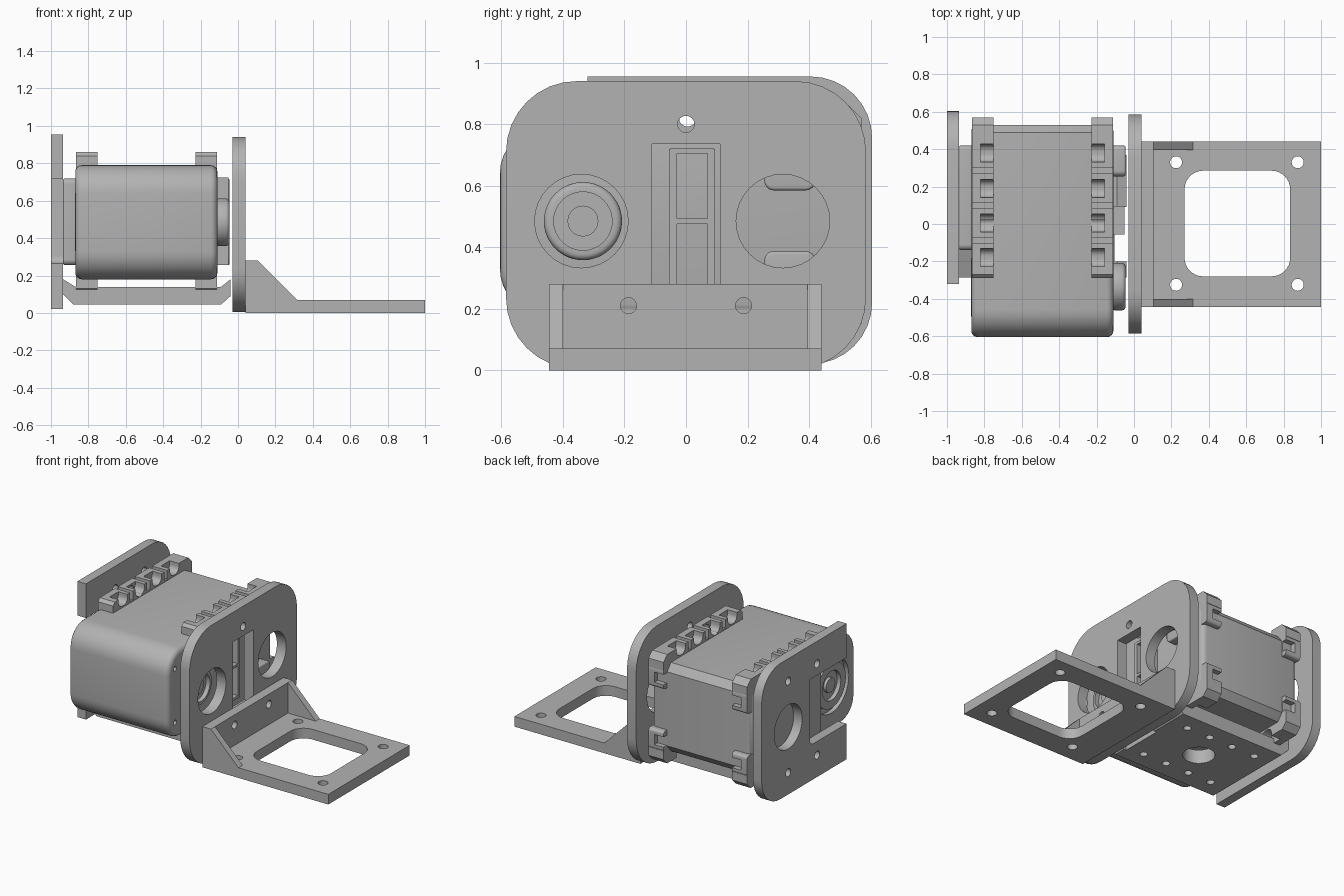
import bpy, bmesh, math

cube = bpy.data.objects.get("Cube")
if cube:
    bpy.data.objects.remove(cube, do_unlink=True)

grey = bpy.data.materials.new("plain_grey")
grey.use_nodes = True
colour = (0.45, 0.45, 0.45, 1)
grey.diffuse_color = colour
grey.node_tree.nodes["Principled BSDF"].inputs["Base Color"].default_value = colour

MID = 0.485  # height of the motor axis


def rounded(u0, u1, v0, v1, radii=0.0, steps=8):
    """Rounded rectangle; radii run lower left, lower right, upper right, upper left."""
    if not isinstance(radii, (list, tuple)):
        radii = [radii] * 4
    pts = []
    corners = [(u0, v0, 1, 1), (u1, v0, -1, 1), (u1, v1, -1, -1), (u0, v1, 1, -1)]
    for i, ((u, v, su, sv), r) in enumerate(zip(corners, radii)):
        if r == 0:
            pts.append((u, v))
            continue
        for k in range(steps + 1):
            a = math.pi + math.pi / 2 * (i + k / steps)
            pts.append((u + su * r + r * math.cos(a), v + sv * r + r * math.sin(a)))
    return pts


def circle(u, v, r, n=32):
    return [(u + r * math.cos(math.tau * k / n), v + r * math.sin(math.tau * k / n)) for k in range(n)]


def prism(name, axis, pts, a, b, bevel=0.0):
    """Extrude a profile along an axis from a to b."""
    place = {"x": lambda u, v: (a, u, v), "y": lambda u, v: (u, a, v), "z": lambda u, v: (u, v, a)}[axis]
    bm = bmesh.new()
    face = bm.faces.new([bm.verts.new(place(u, v)) for u, v in pts])
    ext = bmesh.ops.extrude_face_region(bm, geom=[face])
    move = [(b - a) if axis == c else 0 for c in "xyz"]
    bmesh.ops.translate(bm, vec=move, verts=[g for g in ext["geom"] if isinstance(g, bmesh.types.BMVert)])
    bmesh.ops.recalc_face_normals(bm, faces=bm.faces)
    mesh = bpy.data.meshes.new(name)
    bm.to_mesh(mesh)
    bm.free()
    mesh.materials.append(grey)
    ob = bpy.data.objects.new(name, mesh)
    bpy.context.collection.objects.link(ob)
    if bevel:
        mod = ob.modifiers.new("edge", "BEVEL")
        mod.width, mod.segments, mod.limit_method = bevel, 4, "ANGLE"
        mod.angle_limit = math.radians(60)
        apply(ob, mod)
    return ob


def activate(ob):
    bpy.ops.object.select_all(action="DESELECT")
    ob.select_set(True)
    bpy.context.view_layer.objects.active = ob


def apply(ob, mod):
    activate(ob)
    bpy.ops.object.modifier_apply(modifier=mod.name)


def cut(ob, axis, profiles, a, b):
    for pts in profiles:
        cutter = prism("cutter", axis, pts, a, b)
        cutter.hide_render = True
        mod = ob.modifiers.new("cut", "BOOLEAN")
        mod.operation, mod.solver, mod.object = "DIFFERENCE", "EXACT", cutter
        apply(ob, mod)
        bpy.data.objects.remove(cutter, do_unlink=True)


# Front mounting plate with shaft holes and a centre slot
plate = prism("front_plate", "x", rounded(-0.585, 0.585, 0.005, 0.94, 0.23), -0.03, 0.04)
cut(plate, "x", [circle(-0.34, MID, 0.152), circle(0.315, MID, 0.152),
                 rounded(-0.11, 0.11, 0.235, 0.735), circle(0, 0.8, 0.027),
                 circle(-0.187, 0.21, 0.026), circle(0.187, 0.21, 0.026)], -0.1, 0.1)

# Angle bracket: base, upright wall and two gussets
base = prism("bracket_base", "z", rounded(0.04, 1, -0.445, 0.44), 0, 0.07)
holes = [circle(x, y, 0.032) for x in (0.225, 0.875) for y in (-0.325, 0.33)]
cut(base, "z", holes + [rounded(0.27, 0.835, -0.28, 0.285, 0.1)], -0.1, 0.2)
wall = prism("bracket_wall", "x", rounded(-0.445, 0.44, 0.07, 0.28), 0.04, 0.105)
cut(wall, "x", [circle(y, 0.21, 0.026) for y in (-0.187, 0.187)], 0, 0.2)
for name, y in (("front_gusset", -0.445), ("back_gusset", 0.395)):
    prism(name, "y", [(0.105, 0.07), (0.315, 0.07), (0.105, 0.28)], y, y + 0.045)

# Rear mounting plate, open on its front side
rear = prism("rear_plate", "x", rounded(-0.32, 0.605, 0.02, 0.955, [0, 0.2, 0.2, 0]), -1, -0.935)
cut(rear, "x", [rounded(-0.5, 0.08, 0.265, 0.72, [0, 0.04, 0.0, 0]), circle(0.315, MID, 0.152)]
    + [circle(y, z, 0.027) for y in (0, 0.315) for z in (0.17, 0.8)], -1.1, -0.8)

# Bottom tray joining the two plates
tray = prism("bottom_tray", "y", [(-0.935, 0.18), (-0.935, 0.1), (-0.88, 0.045), (-0.09, 0.045),
                                  (-0.04, 0.09), (-0.04, 0.18), (-0.09, 0.14), (-0.87, 0.14)],
             -0.285, 0.37)
cut(tray, "z", [rounded(-0.105, 0.1, -0.2, 0.09), circle(-0.49, 0.04, 0.1)]
    + [circle(x, y, 0.025, 16) for x in (-0.76, -0.58, -0.4, -0.22) for y in (-0.17, 0.25)], -0.1, 0.3)

# Motor case: rounded front, chamfered back
case_profile = rounded(-0.605, 0.4, 0.18, 0.79, [0.15, 0, 0, 0.15])
case_profile = [p for p in case_profile if p[0] < 0.39]
corner = len(case_profile) // 2
case_profile[corner:corner] = [(0.49, 0.18), (0.53, 0.23), (0.53, 0.74), (0.49, 0.79)]
case = prism("motor_case", "x", case_profile, -0.87, -0.11, 0.035)
cut(case, "x", [circle(y, z, 0.017, 12) for y in (-0.53,) for z in (0.3, 0.67)], -0.16, 0)

# Idler ring sunk in the left face of the motor
cut(case, "x", [circle(-0.34, MID, 0.19)], -0.95, -0.84)
ring = prism("idler_ring", "x", circle(-0.34, MID, 0.155), -0.872, -0.835)
cut(ring, "x", [circle(-0.34, MID, 0.1)], -0.9, -0.845)
prism("idler_hub", "x", circle(-0.34, MID, 0.05), -0.865, -0.835)

# Toothed mounting rails along the top and bottom, with clips at the back corners
for side, x0, x1, s0, s1 in (("left", -0.865, -0.75, -0.82, -0.7), ("right", -0.228, -0.113, -0.28, -0.158)):
    for level, flip in (("upper", 1), ("lower", -1)):
        h = lambda z: MID + flip * (z - MID)
        rail = prism(f"{level}_{side}_rail", "x",
                     [(-0.29, h(0.76)), (0.5, h(0.76)), (0.57, h(0.76)), (0.57, h(0.82)),
                      (0.53, h(0.86)), (-0.27, h(0.86)), (-0.29, h(0.84))], x0, x1)
        low, high = sorted((h(0.80), h(0.9)))
        scoops = [rounded(y - 0.048, y + 0.048, low, high,
                          [0.04, 0.04, 0, 0] if flip > 0 else [0, 0, 0.04, 0.04])
                  for y in (0.38, 0.19, 0.005, -0.18)]
        cut(rail, "x", scoops, s0, s1)
        # outer half of each tooth is split by a narrow slot
        slots = [rounded(y - 0.015, y + 0.015, low, high) for y in (0.285, 0.097, -0.088)]
        cut(rail, "x", slots, x0 - 0.02, x1 + 0.02)
        cut(rail, "x", [circle(0.005, h(0.82), 0.028, 16)], x0 - 0.05, x1 + 0.05)
        low, high = sorted((h(0.63), h(0.77)))
        clip = prism(f"{level}_{side}_clip", "x", rounded(0.48, 0.57, low, high, 0.02), x0, x1)
        mid = (low + high) / 2
        cut(clip, "x", [rounded(0.535, 0.6, mid - 0.035, mid + 0.035)], s0, s1)

# Hump on the left of the motor
prism("left_hump", "x", rounded(-0.14, 0.42, 0.255, 0.72, 0.03), -0.935, -0.865, 0.01)

# Output shaft on the right
shaft = prism("output_shaft", "x", circle(-0.335, MID, 0.127, 48), -0.12, -0.045, 0.02)
cut(shaft, "x", [circle(-0.335, MID, 0.095)], -0.075, 0)
hub = prism("shaft_hub", "x", circle(-0.335, MID, 0.05), -0.1, -0.06)

# Posts and connector channel on the right
for name, z in (("upper_post", 0.585), ("lower_post", 0.255)):
    prism(name, "x", rounded(0.255, 0.42, z, z + 0.132, 0.03), -0.12, -0.045, 0.01)
for name, y in (("channel_front_wall", -0.055), ("channel_back_wall", 0.07)):
    prism(name, "x", rounded(y, y + 0.025, 0.255, 0.72), -0.115, -0.05)
for name, z in (("channel_top", 0.705), ("channel_bar", 0.475), ("channel_bottom", 0.255)):
    prism(name, "x", rounded(-0.05, 0.09, z, z + 0.018), -0.115, -0.05)

# Smooth the round surfaces, keep the edges crisp
for ob in list(bpy.context.collection.objects):
    if ob.type == "MESH" and ob.data.materials and ob.data.materials[0] == grey:
        activate(ob)
        bpy.ops.object.shade_smooth_by_angle(angle=math.radians(30))
